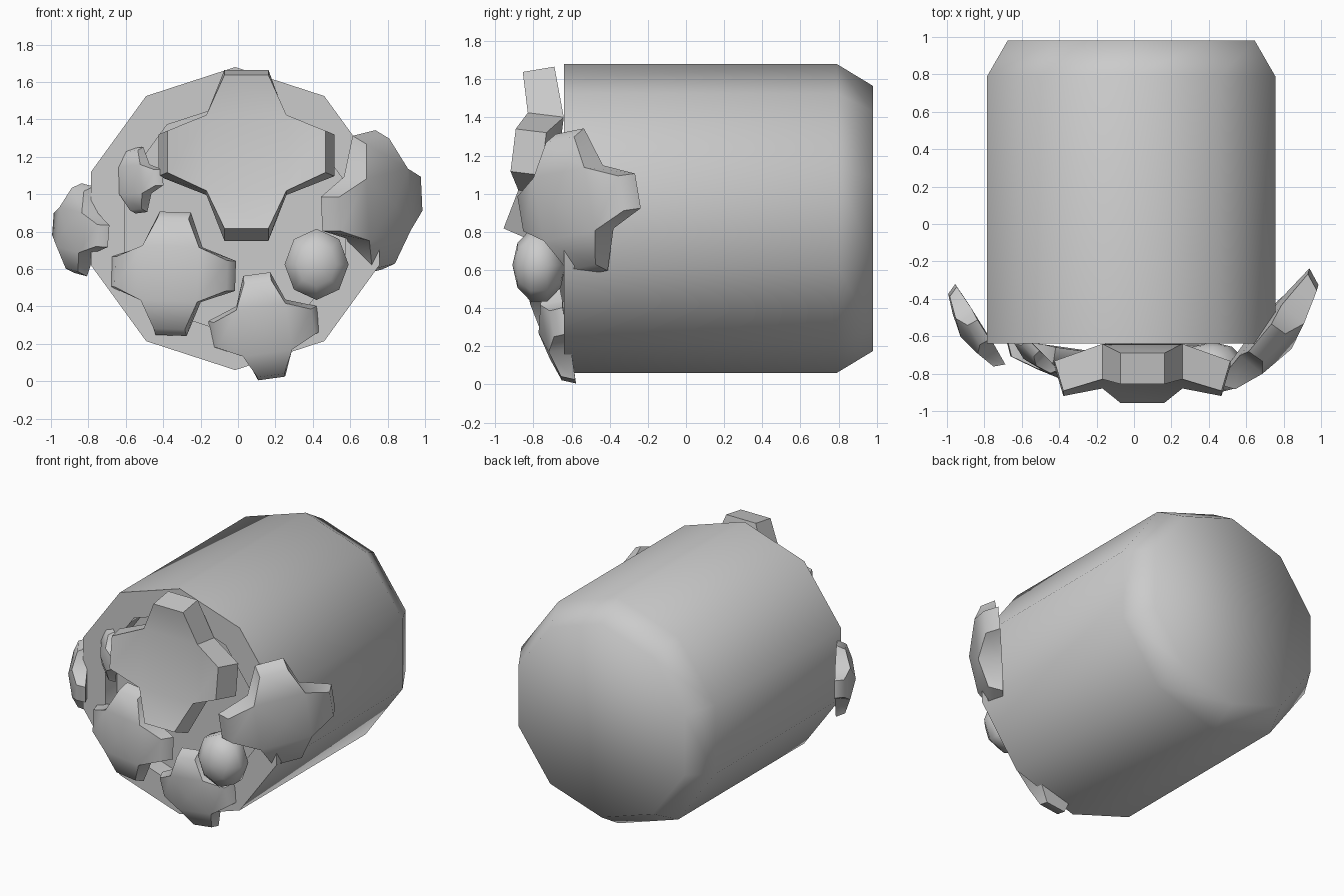
import bpy, bmesh
from math import sin, cos, pi, radians
from mathutils import Matrix, Vector

if "Cube" in bpy.data.objects:
    bpy.data.objects.remove(bpy.data.objects["Cube"])


def finish(bm, name, angle):
    bmesh.ops.recalc_face_normals(bm, faces=bm.faces[:])
    me = bpy.data.meshes.new(name)
    bm.to_mesh(me)
    bm.free()
    ob = bpy.data.objects.new(name, me)
    bpy.context.collection.objects.link(ob)
    bpy.ops.object.select_all(action='DESELECT')
    ob.select_set(True)
    bpy.context.view_layer.objects.active = ob
    bpy.ops.object.shade_smooth_by_angle(angle=radians(angle))
    return ob


# ten-sided pot lying on its side: recessed front, chamfered back
def pot():
    bm = bmesh.new()
    profile = [(0.62, -0.51), (0.62, -0.64), (0.81, -0.64), (0.81, 0.79), (0.695, 0.98)]
    rings = []
    for r, y in profile:
        rings.append([bm.verts.new((-0.015 + r * sin(2 * pi * i / 10), y,
                                    0.87 + r * cos(2 * pi * i / 10))) for i in range(10)])
    for a, b in zip(rings, rings[1:]):
        for i in range(10):
            j = (i + 1) % 10
            bm.faces.new((a[i], a[j], b[j], b[i]))
    bm.faces.new(rings[0])
    bm.faces.new(rings[-1])
    finish(bm, "pot_body", 70)


# four-petal flower: central block with tapered petals pulled out of its sides
def flower(name, loc, scale, yaw=0, pitch=0, roll=0, curl=0.07, bump=0.0, tip=0.55, thick=0.85):
    bm = bmesh.new()
    bmesh.ops.create_cube(bm, size=1)
    bmesh.ops.scale(bm, vec=(0.45, 0.2, 0.43), verts=bm.verts[:])
    bm.normal_update()
    sides = [f for f in bm.faces if abs(f.normal.y) < 0.5]
    front = [f for f in bm.faces if f.normal.y < -0.5]
    for f in sides:
        n = f.normal.copy()
        new = bmesh.ops.extrude_discrete_faces(bm, faces=[f])['faces'][0]
        t = Vector((abs(n.z), 0, abs(n.x)))
        for v in new.verts:
            outer = 0.24 + (0.03 if v.co.y > 0 else -0.02)
            along = v.co.dot(t)
            v.co += n * outer - t * along * (1 - tip)
            v.co.y = v.co.y * thick - curl
    # raised middle
    if bump:
        mid = bmesh.ops.poke(bm, faces=front)['verts'][0]
        mid.co.y -= bump
    m = (Matrix.Translation(loc) @ Matrix.Rotation(radians(yaw), 4, 'Z')
         @ Matrix.Rotation(radians(pitch), 4, 'X') @ Matrix.Rotation(radians(roll), 4, 'Y')
         @ Matrix.Scale(scale, 4))
    bm.transform(m)
    return finish(bm, name, 50 if bump else 35)


pot()
flower("large_flower", (0.045, -0.76, 1.21), 0.95, pitch=-7)

# smaller flowers around the rim
small = dict(curl=-0.03, bump=0.06, thick=0.6)
flower("lower_left_flower", (-0.355, -0.73, 0.575), 0.68, yaw=-8, roll=2, **small)
flower("bottom_flower", (0.14, -0.68, 0.285), 0.59, pitch=10, roll=-8, **small)
flower("right_flower", (0.745, -0.59, 0.95), 0.78, yaw=51, pitch=4, roll=-9, **small)
flower("left_flower", (-0.86, -0.56, 0.81), 0.50, yaw=-58, roll=8, **small)
flower("upper_left_flower", (-0.55, -0.68, 1.075), 0.36, yaw=-45, roll=-5, **small)

# closed bud
bm = bmesh.new()
bmesh.ops.create_uvsphere(bm, u_segments=8, v_segments=5, radius=1,
                          matrix=Matrix.Translation((0.42, -0.77, 0.625))
                          @ Matrix.Rotation(radians(90), 4, 'X')
                          @ Matrix.Diagonal((0.18, 0.2, 0.14, 1)))
finish(bm, "bud", 60)
